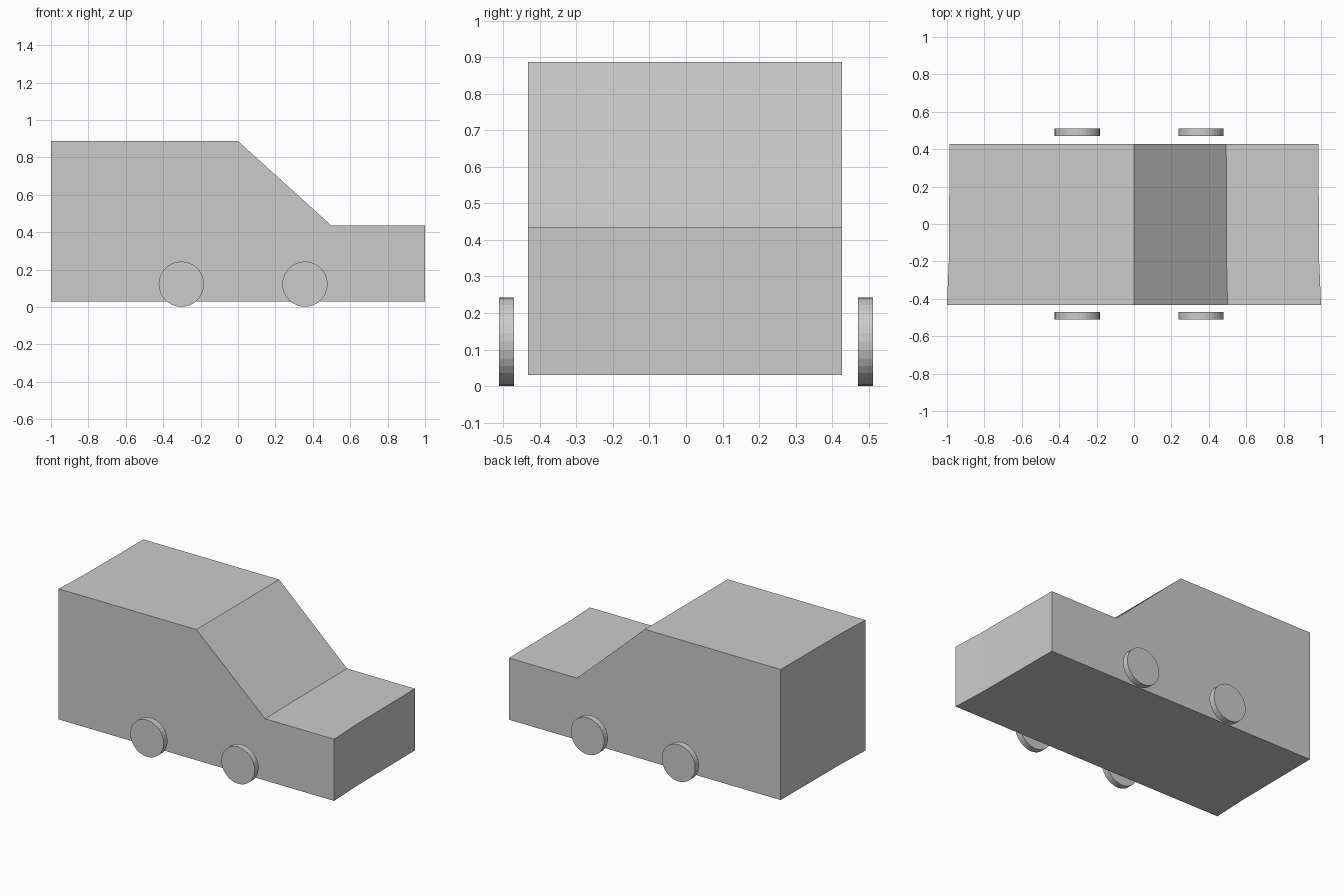
import bpy, bmesh, math

if "Cube" in bpy.data.objects:
    bpy.data.objects.remove(bpy.data.objects["Cube"])

# Body: side profile (x, z) lofted across the width, tapering very slightly to the back
PROFILE = [(-1, 0.03), (1, 0.03), (1, 0.435), (0.5, 0.435), (0, 0.887), (-1, 0.887)]
SECTIONS = [(-0.432, 1.0), (-0.2, 0.99), (0.427, 0.986)]  # y, length scale


def make_body():
    bm = bmesh.new()
    rings = [[bm.verts.new((x * s, y, z)) for x, z in PROFILE] for y, s in SECTIONS]
    n = len(PROFILE)
    for a, b in zip(rings, rings[1:]):
        for i in range(n):
            j = (i + 1) % n
            bm.faces.new((a[i], a[j], b[j], b[i]))
    bm.faces.new(rings[0])
    bm.faces.new(rings[-1][::-1])
    bmesh.ops.recalc_face_normals(bm, faces=bm.faces)
    mesh = bpy.data.meshes.new("car_body")
    bm.to_mesh(mesh)
    bm.free()
    bpy.context.collection.objects.link(bpy.data.objects.new("car_body", mesh))


# Wheels: thin discs standing just off each side
def make_wheel(name, x, y):
    bpy.ops.mesh.primitive_cylinder_add(
        vertices=32, radius=0.121, depth=0.04,
        location=(x, y, 0.122), rotation=(math.pi / 2, 0, 0))
    bpy.context.object.name = name


make_body()
for end, x in (("rear", -0.303), ("front", 0.358)):
    for side, y in (("near", -0.491), ("far", 0.491)):
        make_wheel(f"{end}_{side}_wheel", x, y)
